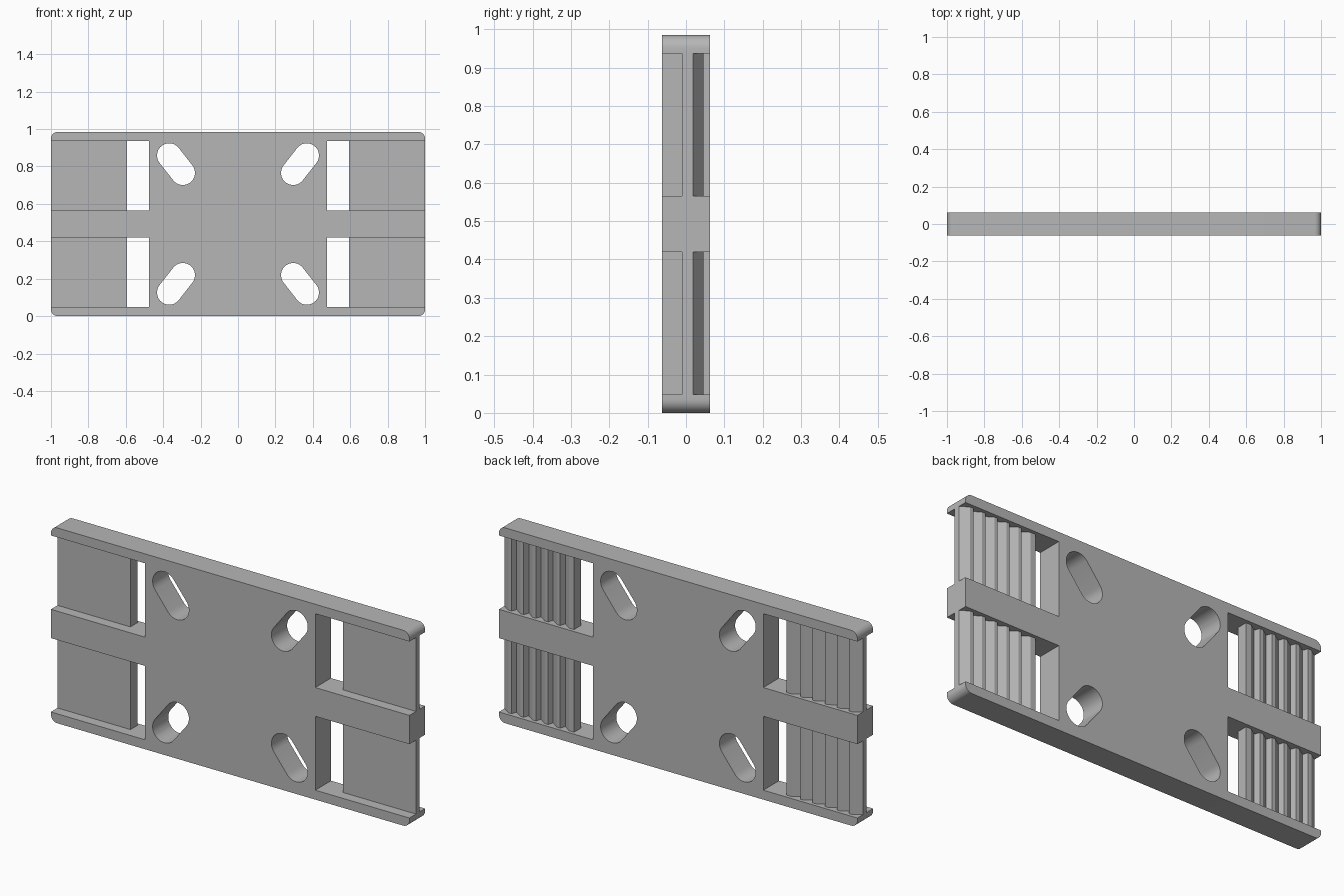
import bpy, bmesh
from math import sin, cos, pi, atan2
from mathutils import Vector

cube = bpy.data.objects.get("Cube")
if cube:
    bpy.data.objects.remove(cube, do_unlink=True)

grey = bpy.data.materials.new("plain grey")
grey.use_nodes = True
colour = (0.47, 0.47, 0.47, 1)
grey.diffuse_color = colour
grey.node_tree.nodes["Principled BSDF"].inputs["Base Color"].default_value = colour

HEIGHT, DEPTH = 0.985, 0.0625
MID = HEIGHT / 2


def prism(name, start, push):
    """Extrude a closed outline of 3D points along a vector."""
    bm = bmesh.new()
    face = bm.faces.new([bm.verts.new(p) for p in start])
    top = bmesh.ops.extrude_face_region(bm, geom=[face])["geom"]
    bmesh.ops.translate(bm, vec=push, verts=[v for v in top if isinstance(v, bmesh.types.BMVert)])
    bmesh.ops.recalc_face_normals(bm, faces=bm.faces)
    mesh = bpy.data.meshes.new(name)
    bm.to_mesh(mesh)
    bm.free()
    mesh.materials.append(grey)
    obj = bpy.data.objects.new(name, mesh)
    bpy.context.collection.objects.link(obj)
    return obj


def through(name, outline, depth):
    """Prism from an x-z outline, running front to back."""
    return prism(name, [(x, -depth, z) for x, z in outline], Vector((0, 2 * depth, 0)))


def arc(cx, cz, r, start, sweep, steps):
    return [(cx + r * cos(start + sweep * i / steps), cz + r * sin(start + sweep * i / steps))
            for i in range(steps + 1)]


def slot(ax, az, bx, bz, r):
    """Outline of a round-ended slot between two centres."""
    a = atan2(bz - az, bx - ax)
    return arc(bx, bz, r, a - pi / 2, pi, 16) + arc(ax, az, r, a + pi / 2, pi, 16)


# Main plate with rounded outer corners
R = 0.035
corners = [(1 - R, HEIGHT - R), (R - 1, HEIGHT - R), (R - 1, R), (1 - R, R)]
outline = []
for i, (cx, cz) in enumerate(corners):
    outline += arc(cx, cz, R, i * pi / 2, pi / 2, 8)
plate = through("plate", outline, DEPTH)

# Open-ended windows and slanted slots, mirrored to all four quarters
cutters = []
for sx in (-1, 1):
    for sz in (-1, 1):
        lo, hi = MID + sz * 0.0725, MID + sz * 0.445
        window = [(sx * x, z) for x, z in ((0.475, lo), (1.1, lo), (1.1, hi), (0.475, hi))]
        cutters.append(through("window_cutter", window, 0.1))
        hole = slot(sx * 0.295, MID + sz * 0.2735, sx * 0.368, MID + sz * 0.3665, 0.065)
        cutters.append(through("slot_cutter", hole, 0.1))

bpy.context.view_layer.objects.active = plate
for cutter in cutters:
    cutter.hide_render = True
    mod = plate.modifiers.new("cut", 'BOOLEAN')
    mod.operation, mod.solver, mod.object = 'DIFFERENCE', 'EXACT', cutter
    bpy.ops.object.modifier_apply(modifier=mod.name)
    bpy.data.objects.remove(cutter, do_unlink=True)

# Thin end panels, flat in front and toothed behind
FRONT, VALLEY, CREST = -0.01, 0.018, 0.045
INNER, TEETH = 0.593, 6
pitch = (1 - INNER) / TEETH
profile = [(INNER, FRONT), (1, FRONT)]
for i in range(TEETH):
    x = 1 - i * pitch
    profile += [(x, VALLEY), (x - 0.6 * pitch, CREST)]
    profile.append((x - (0.86 if i < TEETH - 1 else 1) * pitch, CREST))

for sx, side in ((-1, "right"), (1, "left")):
    for z, level in ((MID - 0.445, "lower"), (MID + 0.0725, "upper")):
        prism(f"{level}_{side}_toothed_panel", [(sx * x, y, z) for x, y in profile],
              Vector((0, 0, 0.3725)))

# Smooth only the rounded corners and slot ends
bpy.ops.object.select_all(action='DESELECT')
plate.select_set(True)
bpy.ops.object.shade_smooth_by_angle(angle=pi / 6)
